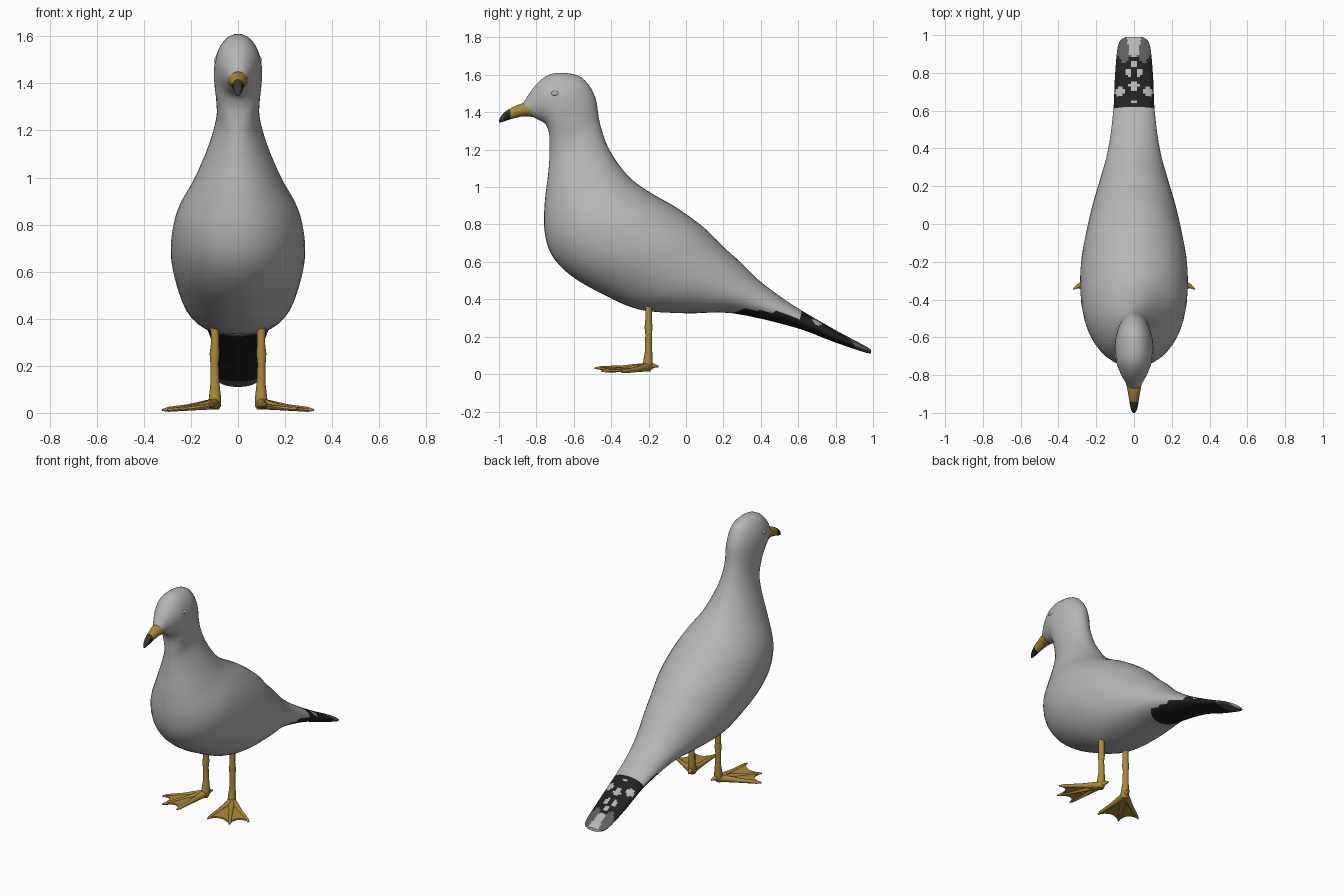
import bpy, bmesh, math
from mathutils import Vector

cube = bpy.data.objects.get("Cube")
if cube:
    bpy.data.objects.remove(cube)


def material(name, rgb):
    m = bpy.data.materials.new(name)
    m.use_nodes = True
    m.diffuse_color = (*rgb, 1)
    m.node_tree.nodes["Principled BSDF"].inputs["Base Color"].default_value = (*rgb, 1)
    return m


PLUMAGE = material("pale grey plumage", (0.47, 0.46, 0.46))
BLACK = material("black feather", (0.015, 0.015, 0.015))
SLATE = material("slate feather", (0.11, 0.11, 0.11))
GOLD = material("ochre skin", (0.42, 0.25, 0.04))
BROWN = material("dark beak tip", (0.05, 0.04, 0.025))


def finish(name, bm, mats, rule=None, angle=50):
    bmesh.ops.recalc_face_normals(bm, faces=bm.faces)
    if rule:
        for f in bm.faces:
            f.material_index = rule(f.calc_center_median(), f.normal)
    mesh = bpy.data.meshes.new(name)
    bm.to_mesh(mesh)
    bm.free()
    for m in mats:
        mesh.materials.append(m)
    ob = bpy.data.objects.new(name, mesh)
    bpy.context.collection.objects.link(ob)
    bpy.ops.object.select_all(action='DESELECT')
    bpy.context.view_layer.objects.active = ob
    ob.select_set(True)
    bpy.ops.object.shade_smooth_by_angle(angle=math.radians(angle))
    return ob


def skin(bm, rings):
    """Bridge consecutive vertex rings and cap both ends."""
    loops = [[bm.verts.new(p) for p in r] for r in rings]
    n = len(loops[0])
    for a, b in zip(loops, loops[1:]):
        for i in range(n):
            j = (i + 1) % n
            bm.faces.new((a[i], a[j], b[j], b[i]))
    bm.faces.new(loops[0])
    bm.faces.new(loops[-1])


def section(s, n):
    """Ellipse between an upper and a lower outline point, with a half width."""
    ty, tz, by, bz, w = s
    ring = []
    for i in range(n):
        a = math.tau * i / n
        k = (1 + math.cos(a)) / 2
        ring.append((w * math.sin(a), by + (ty - by) * k, bz + (tz - bz) * k))
    return ring


def smooth(rows, steps):
    """Catmull-Rom interpolation between outline sections."""
    out = []
    for i in range(len(rows) - 1):
        p = [rows[max(0, min(len(rows) - 1, i + k))] for k in (-1, 0, 1, 2)]
        count = steps(i)
        for s in range(count):
            t = s / count
            out.append([b + 0.5 * t * (c - a + t * (2*a - 5*b + 4*c - d + t * (3*(b - c) + d - a)))
                        for a, b, c, d in zip(*p)])
    return out + [rows[-1]]


# Body, from face to tail tip: upper y, z, lower y, z, half width
BODY = [
    (-.87, 1.45, -.84, 1.385, .035), (-.80, 1.55, -.80, 1.365, .067),
    (-.72, 1.605, -.755, 1.34, .092), (-.61, 1.605, -.735, 1.30, .102),
    (-.54, 1.57, -.73, 1.26, .101), (-.485, 1.48, -.73, 1.22, .094),
    (-.46, 1.34, -.73, 1.16, .092), (-.41, 1.20, -.738, 1.06, .125),
    (-.31, 1.06, -.755, .92, .185), (-.19, .97, -.757, .77, .25),
    (-.05, .89, -.72, .64, .28), (.10, .78, -.62, .53, .284),
    (.20, .68, -.45, .43, .262), (.29, .60, -.25, .345, .23),
    (.38, .51, .0, .325, .185), (.49, .425, .25, .325, .14),
    (.61, .345, .58, .25, .11), (.80, .235, .79, .172, .1),
    (.95, .155, .95, .118, .083), (.99, .13, .99, .11, .045)]

# Pale spots on the tail: x, y, radius
SPOTS = [(.075, .70, .023), (0, .73, .025), (0, .65, .012), (.03, .80, .018), (0, .85, .02)]


def plumage(c, normal):
    x, y = abs(c.x), c.y
    if normal.z < -.1:
        if y > .9:
            return 2
        return 1 if y > .58 or (y > .26 and x < .12 and c.z < .345) else 0
    if y < .615:
        return 0
    if y > .87 + .02 * math.sin(x * 90):
        return 0 if x < .015 + .18 * (y - .86) else 2
    if any(math.hypot(x - sx, y - sy) < r for sx, sy, r in SPOTS):
        return 0
    return 1


bm = bmesh.new()
skin(bm, [section(s, 40) for s in smooth(BODY, lambda i: 16 if i > 15 else 4)])
finish("body", bm, [PLUMAGE, BLACK, SLATE], plumage)

# Hooked beak
BEAK = [(-.84, 1.455, -.82, 1.375, .046), (-.88, 1.446, -.87, 1.378, .036),
        (-.93, 1.425, -.925, 1.366, .027), (-.97, 1.40, -.965, 1.354, .02),
        (-.992, 1.375, -.99, 1.346, .012), (-1.0, 1.356, -1.0, 1.346, .004)]
bm = bmesh.new()
skin(bm, [section(s, 14) for s in smooth(BEAK, lambda i: 4)])
finish("beak", bm, [GOLD, BROWN, BLACK],
       lambda c, n: 0 if c.y > -.94 else (2 if c.y > -.972 and c.z < 1.395 else 1))


def tube(bm, path, n=10):
    """Tapered tube through (point, radius) pairs."""
    pts = [Vector(p) for p, r in path]
    rings = []
    for i, (p, r) in enumerate(path):
        d = (pts[min(i + 1, len(pts) - 1)] - pts[max(i - 1, 0)]).normalized()
        u = d.cross(Vector((1, .3, 0)) if abs(d.z) > .8 else Vector((0, 0, 1))).normalized()
        v = d.cross(u)
        rings.append([pts[i] + r * (math.cos(math.tau * k / n) * u + math.sin(math.tau * k / n) * v)
                      for k in range(n)])
    skin(bm, rings)


def web(bm, heel, a, b):
    """Thin membrane with a scalloped front edge between two toe tips."""
    heel, a, b = Vector(heel), Vector(a), Vector(b)
    edge = []
    for k in range(7):
        t = k / 6
        p = a.lerp(b, t)
        edge.append(p.lerp(heel, .05 + .5 * t * (1 - t)))
    up = Vector((0, 0, .005))
    skin(bm, [[p - up for p in [heel] + edge], [p + up for p in [heel] + edge]])


for side, label in ((1, "left"), (-1, "right")):
    # Leg with a knobbly joint
    bm = bmesh.new()
    tube(bm, [((side * x, y, z), r) for x, y, z, r in (
        (.098, -.20, .42, .019), (.098, -.20, .29, .018), (.099, -.20, .25, .022),
        (.10, -.20, .21, .018), (.098, -.20, .12, .02), (.098, -.203, .07, .026),
        (.10, -.21, .03, .028), (.10, -.21, .015, .02))], 12)
    finish(label + "_leg", bm, [GOLD])

    # Webbed foot: three front toes, hind toe, membranes
    bm = bmesh.new()
    heel = (side * .10, -.205, .038)
    tips = [(side * x, y, z) for x, y, z in
            ((.115, -.488, .032), (.25, -.45, .016), (.322, -.345, .012))]
    for tip in tips:
        mid = Vector(heel).lerp(Vector(tip), .5) - Vector((0, 0, .002))
        tube(bm, [(heel, .024), (mid, .014), (Vector(heel).lerp(Vector(tip), .88), .011), (tip, .004)])
    tube(bm, [(heel, .02), ((side * .09, -.17, .045), .012), ((side * .085, -.147, .04), .004)])
    for a, b in zip(tips, tips[1:]):
        web(bm, heel, a, b)
    finish(label + "_foot", bm, [GOLD])

    # Eye: small flattened bead with a thin dark lower lid
    bm = bmesh.new()
    bmesh.ops.create_uvsphere(bm, u_segments=16, v_segments=10, radius=1)
    for v in bm.verts:
        v.co = (side * .089 + v.co.x * .012, -.70 + v.co.y * .022, 1.50 + v.co.z * .015)
    finish(label + "_eye", bm, [PLUMAGE, SLATE],
           lambda c, n: 1 if c.z < 1.491 and c.y > -.71 else 0)
